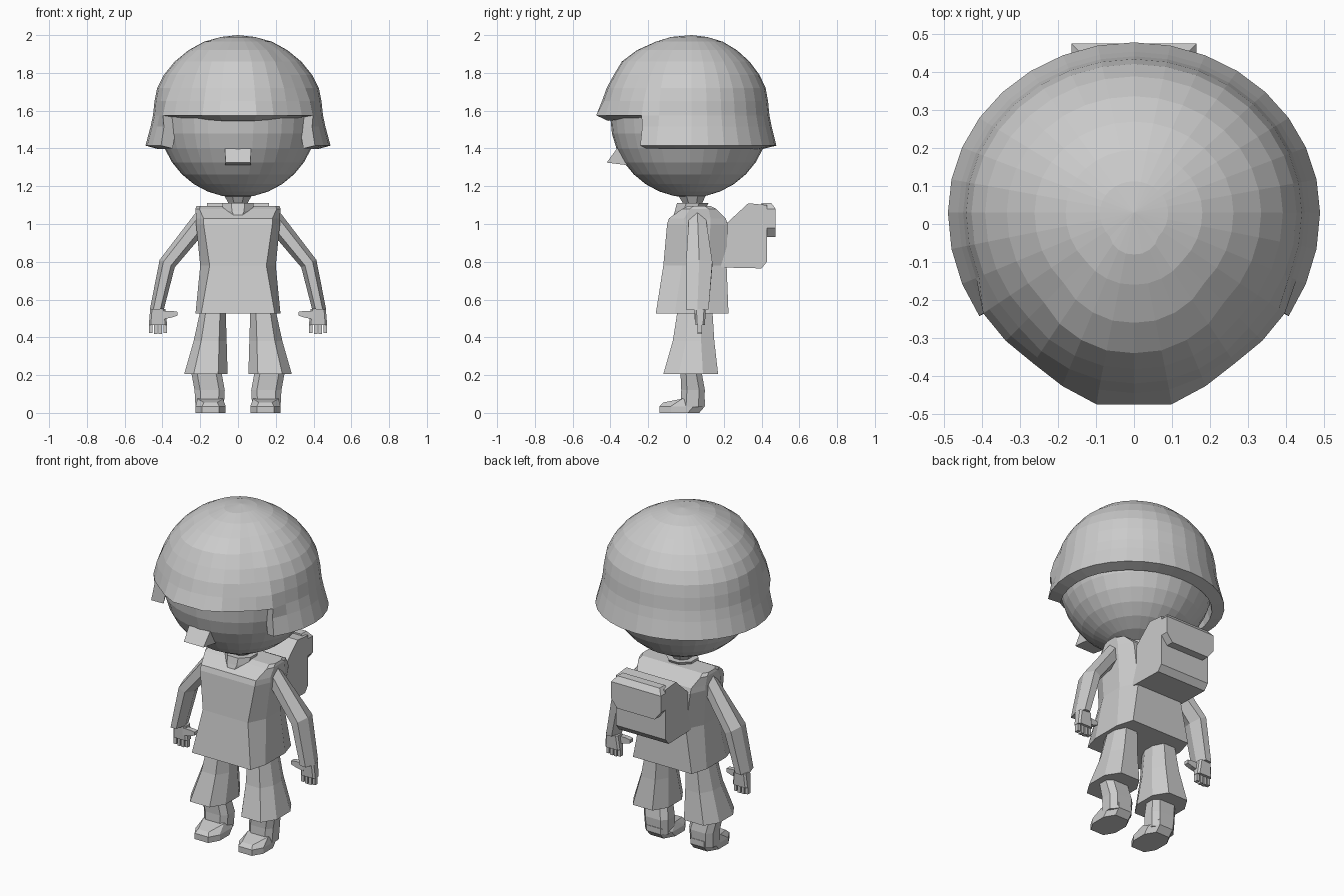
import bpy, bmesh, math
from mathutils import Vector

if "Cube" in bpy.data.objects:
    bpy.data.objects.remove(bpy.data.objects["Cube"])

grey = bpy.data.materials.new("plain grey")
grey.diffuse_color = (0.6, 0.6, 0.6, 1)
grey.use_nodes = True
grey.node_tree.nodes["Principled BSDF"].inputs["Base Color"].default_value = grey.diffuse_color


def finish(bm, name, recalc=True):
    if recalc:
        bmesh.ops.recalc_face_normals(bm, faces=bm.faces[:])
    me = bpy.data.meshes.new(name)
    bm.to_mesh(me)
    bm.free()
    me.materials.append(grey)
    ob = bpy.data.objects.new(name, me)
    bpy.context.collection.objects.link(ob)
    return ob


def loft(name, rings):
    """Skin a list of equal-length rings and cap both ends."""
    bm = bmesh.new()
    rows = [[bm.verts.new(p) for p in r] for r in rings]
    n = len(rows[0])
    for a, b in zip(rows, rows[1:]):
        for i in range(n):
            bm.faces.new((a[i], a[(i + 1) % n], b[(i + 1) % n], b[i]))
    bm.faces.new(rows[0])
    bm.faces.new(rows[-1])
    return finish(bm, name)


def hull(name, pts):
    bm = bmesh.new()
    vs = [bm.verts.new(p) for p in pts]
    r = bmesh.ops.convex_hull(bm, input=vs)
    junk = list({v for v in r["geom_interior"] + r["geom_unused"]
                 if isinstance(v, bmesh.types.BMVert)})
    if junk:
        bmesh.ops.delete(bm, geom=junk, context='VERTS')
    bmesh.ops.dissolve_limit(bm, angle_limit=0.02, verts=bm.verts[:], edges=bm.edges[:])
    return finish(bm, name)


def box(name, x0, x1, y0, y1, z0, z1):
    return hull(name, [(x, y, z) for x in (x0, x1) for y in (y0, y1) for z in (z0, z1)])


def octo(x0, x1, y0, y1, z, cx, cy, s=1):
    """Rectangle with chamfered corners at height z."""
    pts = [(x0 + cx, y0), (x1 - cx, y0), (x1, y0 + cy), (x1, y1 - cy),
           (x1 - cx, y1), (x0 + cx, y1), (x0, y1 - cy), (x0, y0 + cy)]
    return [(s * x, y, z) for x, y in pts]


def circle(r, y, z, n=8):
    return [(r * math.cos(math.tau * (i + .5) / n),
             y + r * math.sin(math.tau * (i + .5) / n), z) for i in range(n)]


# head
bm = bmesh.new()
bmesh.ops.create_uvsphere(bm, u_segments=32, v_segments=16, radius=0.42)
bmesh.ops.translate(bm, verts=bm.verts[:], vec=(0, 0.02, 1.56))
finish(bm, "head")

# nose
hull("nose", [(s * x, y, z) for s in (1, -1) for x, y, z in
              ((.07, -.365, 1.40), (.065, -.42, 1.325), (.07, -.30, 1.31), (.07, -.30, 1.40))])

# helmet: (height, side radius, front radius), open at the face below the visor
rows = [(1.99, .09, .11), (1.965, .18, .19), (1.92, .262, .29), (1.86, .335, .37),
        (1.79, .392, .412), (1.72, .428, .45), (1.65, .442, .475), (1.575, .45, .505),
        (1.515, .463, .48), (1.415, .49, .49)]
bulge = [1, 1, .8, .5, .5, .5]
bm = bmesh.new()
grid = []
for k, (z, side, front) in enumerate(rows):
    ring = []
    for j in range(32):
        d = min(j, 32 - j)
        w = bulge[d] if d < 6 else 0
        if k < 6 and d > 3:
            w = 0
        r = side + (front - side) * w
        a = math.tau * j / 32
        x, y = r * math.sin(a), -r * math.cos(a)
        if d == 1 and k > 6:
            y = -r
        if d > 8:
            y *= .915
        ring.append(bm.verts.new((x, y + .03, z)))
    grid.append(ring)
pole = bm.verts.new((0, .03, 2.0))
for j in range(32):
    n = (j + 1) % 32
    bm.faces.new((pole, grid[0][j], grid[0][n]))
    for k in range(len(rows) - 1):
        if k >= 7 and (j < 5 or j >= 27):
            continue
        bm.faces.new((grid[k][j], grid[k + 1][j], grid[k + 1][n], grid[k][n]))
bmesh.ops.delete(bm, geom=[v for v in bm.verts if not v.link_faces], context='VERTS')
helmet = finish(bm, "helmet", recalc=False)
mod = helmet.modifiers.new("thickness", 'SOLIDIFY')
mod.thickness, mod.offset = 0.07, -1

# neck and collar
loft("neck", [circle(.055, .035, 1.05), circle(.055, .035, 1.11), circle(.09, .03, 1.17)])
loft("collar", [circle(.045, -.03, 1.03), circle(.085, .02, 1.07), circle(.09, .035, 1.11)])

# jacket
loft("jacket", [octo(-w, w, y0, y1, z, cx, cy) for w, y0, y1, z, cx, cy in (
    (.225, -.16, .225, .525, .03, .10), (.20, -.12, .215, .78, .05, .10),
    (.222, -.10, .22, 1.0, .04, .09), (.222, -.09, .21, 1.03, .04, .08),
    (.225, -.02, .16, 1.08, .02, .04), (.22, .01, .13, 1.095, .02, .03))])

# backpack body and flap
body = [(.18, .77), (.20, .99), (.33, 1.11), (.43, 1.10), (.428, .80), (.40, .765)]
loft("backpack", [[(x, y, z) for y, z in body] for x in (-.165, .165)])
hull("backpack_flap", [(s * x, y, z) for s in (1, -1) for x, y, z in (
    (.14, .40, 1.112), (.14, .45, 1.112), (.165, .475, 1.08), (.165, .40, 1.08),
    (.165, .475, .98), (.165, .41, .98), (.125, .475, .93), (.125, .41, .93))])

for s, side in ((1, "left"), (-1, "right")):
    # sleeve: outer point, inner point, depth centre and half depth per section
    rings = []
    for ox, oz, ix, iz, cy, hy in ((.22, 1.065, .19, .94, .06, .045), (.415, .81, .335, .77, .07, .07),
                                   (.467, .545, .392, .55, .06, .06)):
        mid = Vector(((ox + ix) / 2, cy, (oz + iz) / 2))
        out = Vector((ox, cy, oz)) - mid
        ring = []
        for i in range(6):
            a = math.tau * i / 6
            p = mid + out * math.cos(a) + Vector((0, hy * 1.15 * math.sin(a), 0))
            ring.append((s * p.x, p.y, p.z))
        rings.append(ring)
    loft(side + "_sleeve", rings)

    # hand
    loft(side + "_palm", [octo(.375, .472, .05, .10, .465, .01, .01, s),
                          octo(.385, .465, .045, .105, .55, .01, .01, s)])
    for i in range(4):
        x = s * (.386 + .025 * i)
        box(f"{side}_finger_{i + 1}", x - .009, x + .009, .06, .085, .415 + .005 * abs(i - 1.5), .47)
    hull(side + "_thumb", [(s * x, y, z) for y in (.045, .075) for x, z in
                           ((.32, .515), (.32, .535), (.35, .54), (.40, .54), (.40, .495), (.35, .505))])

    # trousers
    loft(side + "_trouser_leg", [octo(.055, .285, -.12, .17, .205, .05, .08, s),
                                 octo(.06, .235, -.07, .15, .38, .04, .07, s),
                                 octo(.065, .20, -.045, .14, .54, .03, .06, s)])
    # boot shaft and shoe
    loft(side + "_boot_shaft", [octo(.075, .225, -.03, .095, .03, .03, .03, s),
                                octo(.07, .23, -.025, .10, .12, .03, .03, s),
                                octo(.09, .25, -.03, .08, .23, .03, .03, s)])
    hull(side + "_shoe", octo(.065, .225, -.14, .07, 0, .035, .06, s)
         + octo(.065, .225, -.14, .10, .035, .035, .06, s)
         + [(s * x, y, z) for x, y, z in ((.11, -.12, .055), (.18, -.12, .055),
                                          (.08, -.02, .075), (.215, -.02, .075),
                                          (.10, .10, .07), (.19, .10, .07))])
